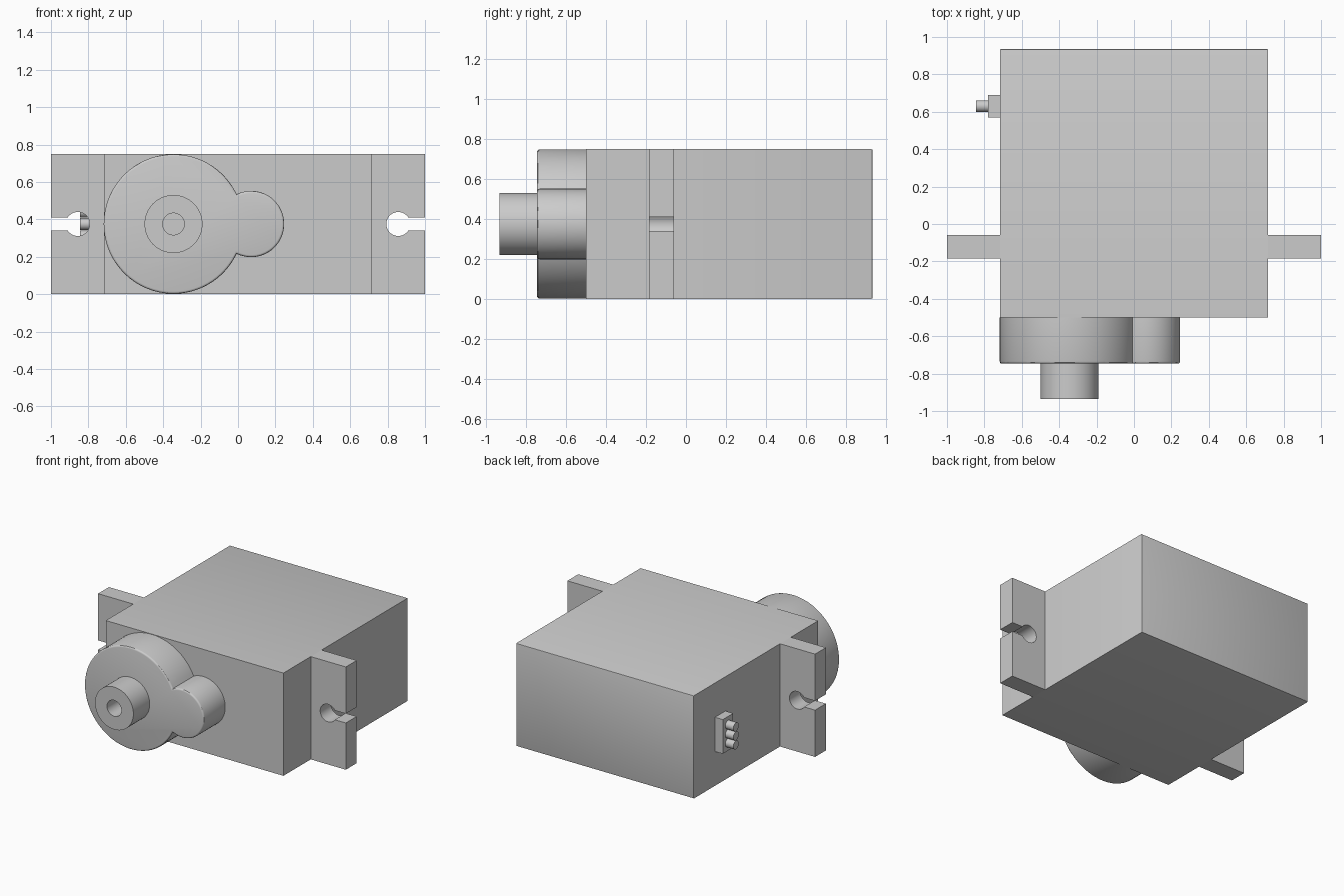
import bpy, bmesh
from math import pi, sin, cos, asin, acos, radians
from mathutils import Vector, Matrix

if "Cube" in bpy.data.objects:
    bpy.data.objects.remove(bpy.data.objects["Cube"])

H = 0.75           # body height
MID = H / 2        # height of the centre line


def finish(bm, name):
    bmesh.ops.recalc_face_normals(bm, faces=bm.faces)
    mesh = bpy.data.meshes.new(name)
    bm.to_mesh(mesh)
    bm.free()
    ob = bpy.data.objects.new(name, mesh)
    bpy.context.collection.objects.link(ob)
    return ob


def box(name, x, y, z, back_bevel=0):
    bm = bmesh.new()
    size = (x[1] - x[0], y[1] - y[0], z[1] - z[0])
    mid = Vector((sum(x) / 2, sum(y) / 2, sum(z) / 2))
    bmesh.ops.create_cube(bm, size=1, matrix=Matrix.Translation(mid) @ Matrix.Diagonal((*size, 1)))
    if back_bevel:
        edges = [e for e in bm.edges if all(v.co.y > mid.y for v in e.verts)]
        bmesh.ops.bevel(bm, geom=edges, offset=back_bevel, segments=2, profile=0.5, affect='EDGES')
    return finish(bm, name)


def arc(cx, cz, r, a0, a1, n):
    return [(cx + r * cos(a0 + (a1 - a0) * i / n), cz + r * sin(a0 + (a1 - a0) * i / n))
            for i in range(n + 1)]


def prism(name, outline, front, back, bevel=0):
    """Extrude an x-z outline from front to back, optionally rounding the front rim."""
    bm = bmesh.new()
    face = bm.faces.new([bm.verts.new((x, front, z)) for x, z in outline])
    ext = bmesh.ops.extrude_face_region(bm, geom=[face], use_keep_orig=True)
    for v in ext['geom']:
        if isinstance(v, bmesh.types.BMVert):
            v.co.y = back
    if bevel:
        rim = [e for e in bm.edges if all(abs(v.co.y - front) < 1e-5 for v in e.verts)]
        bmesh.ops.bevel(bm, geom=rim, offset=bevel, segments=3, profile=0.5, affect='EDGES')
    return finish(bm, name)


# Main case
box("case", (-0.717, 0.717), (-0.5, 0.935), (0, H), back_bevel=0.005)

# Mounting tabs with keyhole slots
hole_x, hole_r, slot = 0.857, 0.064, 0.034
a = asin(slot / hole_r)
tab = ([(0.717, 0), (1, 0), (1, MID - slot)]
       + arc(hole_x, MID, hole_r, -a, a - 2 * pi, 40)
       + [(1, MID + slot), (1, H), (0.717, H)])
for name, s in (("right_tab", 1), ("left_tab", -1)):
    prism(name, [(s * x, z) for x, z in tab], -0.185, -0.06)

# Gear housing: a big and a small circle merged
cx, R, sx, r = -0.345, 0.373, 0.07, 0.177
d = sx - cx
A = acos((d * d + R * R - r * r) / (2 * d * R))
B = acos((d * d + r * r - R * R) / (2 * d * r))
housing = (arc(cx, MID, R, A, 2 * pi - A, 72)
           + arc(sx, MID, r, B - pi, pi - B, 40)[1:-1])
prism("gear_housing", housing, -0.747, -0.5, bevel=0.012)

# Output shaft with a blind bore
bm = bmesh.new()
pts = [(0.155, -0.745), (0.155, -0.935), (0.058, -0.935), (0.058, -0.75), (0, -0.75)]
vs = [bm.verts.new((cx + x, y, MID)) for x, y in pts]
es = [bm.edges.new(p) for p in zip(vs, vs[1:])]
bmesh.ops.spin(bm, geom=vs + es, cent=(cx, 0, MID), axis=(0, 1, 0), angle=2 * pi, steps=64)
bmesh.ops.remove_doubles(bm, verts=bm.verts, dist=1e-5)
finish(bm, "output_shaft")

# Cable socket and its three pins
box("socket_plate", (-0.78, -0.717), (0.57, 0.69), (MID - 0.125, MID + 0.125))
for i in (-1, 0, 1):
    bm = bmesh.new()
    at = Matrix.Translation((-0.8125, 0.63, MID + i * 0.066)) @ Matrix.Rotation(pi / 2, 4, 'Y')
    bmesh.ops.create_cone(bm, cap_ends=True, segments=32, radius1=0.031, radius2=0.031,
                          depth=0.065, matrix=at)
    finish(bm, f"pin_{i + 2}")

# Smooth round walls, keep hard edges
for ob in bpy.context.collection.objects:
    ob.select_set(True)
    bpy.context.view_layer.objects.active = ob
bpy.ops.object.shade_smooth_by_angle(angle=radians(30))
